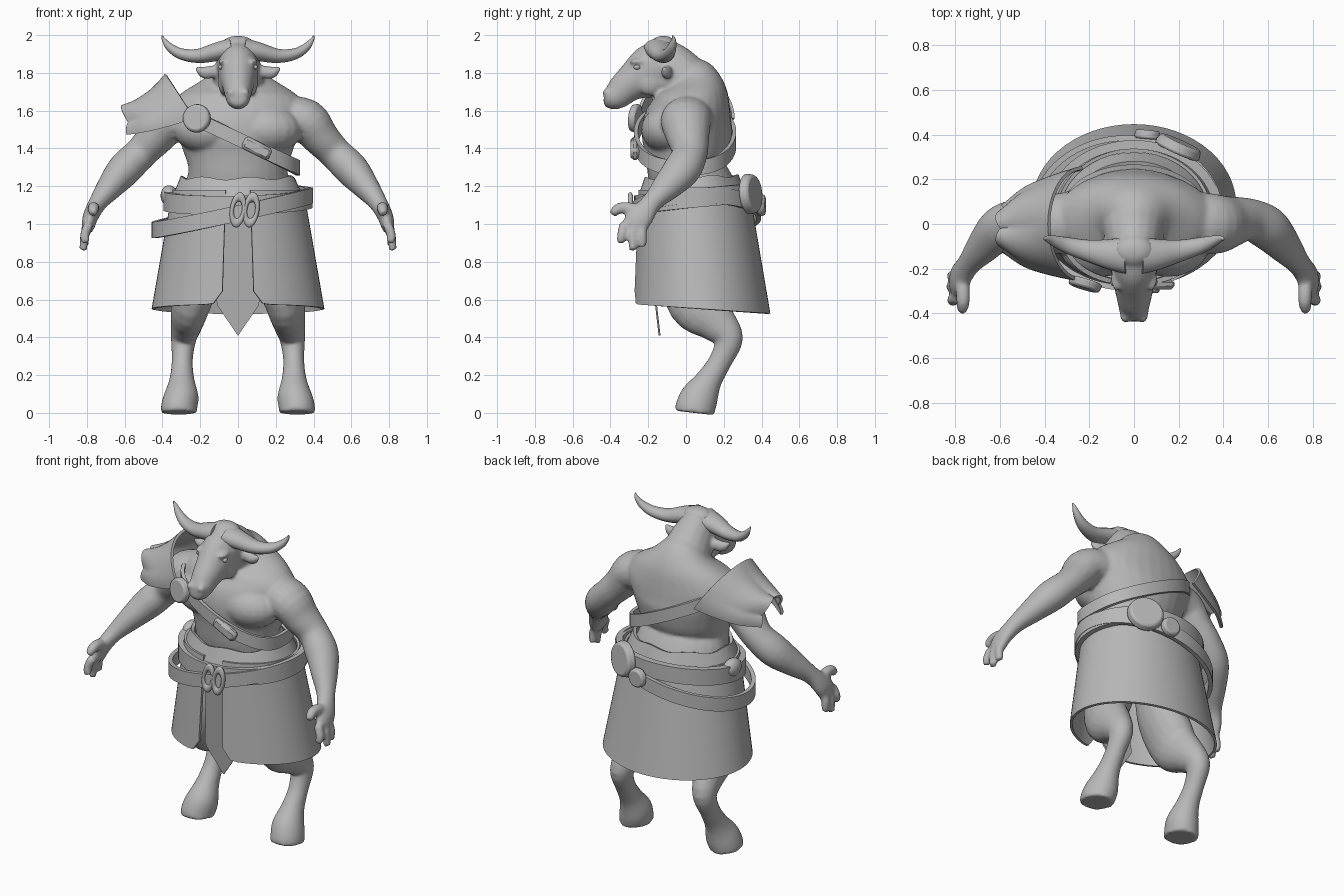
import bpy, bmesh
from math import sin, cos, pi, radians, copysign
from mathutils import Vector, Matrix

default_cube = bpy.data.objects.get("Cube")
if default_cube:
    bpy.data.objects.remove(default_cube)

GREY = (0.48, 0.48, 0.48, 1)
clay = bpy.data.materials.new("clay_grey")
clay.diffuse_color = GREY
clay.use_nodes = True
for node in clay.node_tree.nodes:
    if node.type == 'BSDF_PRINCIPLED':
        node.inputs["Base Color"].default_value = GREY
        node.inputs["Roughness"].default_value = 0.7


def finish(name, bm, angle=40):
    """Turn a bmesh into a shaded, coloured object."""
    bmesh.ops.recalc_face_normals(bm, faces=bm.faces[:])
    mesh = bpy.data.meshes.new(name)
    bm.to_mesh(mesh)
    bm.free()
    obj = bpy.data.objects.new(name, mesh)
    bpy.context.scene.collection.objects.link(obj)
    mesh.materials.append(clay)
    for other in bpy.context.selected_objects:
        other.select_set(False)
    obj.select_set(True)
    bpy.context.view_layer.objects.active = obj
    bpy.ops.object.shade_smooth_by_angle(angle=radians(angle))
    return obj


def spline(points, steps):
    """Catmull-Rom interpolation of positions and radii together."""
    pts = [Vector(p) for p in points]
    pts = [pts[0] * 2 - pts[1]] + pts + [pts[-1] * 2 - pts[-2]]
    out = []
    for a, b, c, d in zip(pts, pts[1:], pts[2:], pts[3:]):
        for k in range(steps):
            t = k / steps
            out.append(b + (c - a) * (t / 2) + (a * 2 - b * 5 + c * 4 - d) * (t * t / 2)
                       + (b * 3 - a - c * 3 + d) * (t ** 3 / 2))
    return out + [pts[-2]]


def tube(bm, points, ref, side=1, seg=18, steps=4):
    """Closed limb through (x, y, z, radius along ref, radius across)."""
    path = spline([(p[0] * side, *p[1:]) for p in points], steps)
    centres = [Vector(p[:3]) for p in path]
    rings = []
    for i, p in enumerate(path):
        along = (centres[min(i + 1, len(path) - 1)] - centres[max(i - 1, 0)]).normalized()
        u = Vector(ref)
        u = (u - along * u.dot(along)).normalized()
        w = along.cross(u)
        rings.append([bm.verts.new(centres[i] + u * (p[3] * cos(a)) + w * (p[4] * sin(a)))
                      for a in (2 * pi * k / seg for k in range(seg))])
    for r, s in zip(rings, rings[1:]):
        for k in range(seg):
            n = (k + 1) % seg
            bm.faces.new((r[k], r[n], s[n], s[k]))
    bm.faces.new(rings[0])
    bm.faces.new(rings[-1])


def ball(bm, centre, radii):
    matrix = Matrix.Translation(centre) @ Matrix.Diagonal((*radii, 1))
    bmesh.ops.create_uvsphere(bm, u_segments=20, v_segments=12, radius=1, matrix=matrix)


def sheet(name, surface, nu, nv, thick, closed=False):
    """Thickened grid over surface(u, v)."""
    bm = bmesh.new()
    cols = [[bm.verts.new(surface(i / nu, j / nv)) for j in range(nv + 1)]
            for i in range(nu if closed else nu + 1)]
    for i in range(nu):
        a, b = cols[i], cols[(i + 1) % len(cols)]
        for j in range(nv):
            bm.faces.new((a[j], b[j], b[j + 1], a[j + 1]))
    obj = finish(name, bm)
    mod = obj.modifiers.new("thickness", 'SOLIDIFY')
    mod.thickness = thick
    mod.offset = 0
    bpy.ops.object.modifier_apply(modifier=mod.name)
    bpy.ops.object.shade_smooth_by_angle(angle=radians(40))


def band(name, centre, rx, ry, height, tilt, thick, power=1.0, flare=0.0, wave=0.0):
    """Belt loop: tilt gives the rise along x and y."""
    def surface(u, v):
        a = 2 * pi * u
        grow = 1 - flare * v
        x = rx * sin(a) * grow
        y = -ry * copysign(abs(cos(a)) ** power, cos(a)) * grow
        z = tilt[0] * x + tilt[1] * y + (v - 0.5) * height + wave * v * sin(7 * a)
        return Vector(centre) + Vector((x, y, z))
    sheet(name, surface, 64, 3, thick, closed=True)


def disc(name, centre, radius, depth, facing):
    bm = bmesh.new()
    turn = Vector(facing).to_track_quat('Z', 'Y').to_matrix().to_4x4()
    bmesh.ops.create_cone(bm, cap_ends=True, segments=32, radius1=radius, radius2=radius * 0.9,
                          depth=depth, matrix=Matrix.Translation(centre) @ turn)
    obj = finish(name, bm)
    mod = obj.modifiers.new("rounded_rim", 'BEVEL')
    mod.width = depth * 0.25
    mod.segments = 2


# Body: overlapping muscle volumes fused into one skin
X, Y = (1, 0, 0), (0, 1, 0)
body = bmesh.new()
tube(body, [(0, .03, .92, .26, .2), (0, .04, 1.1, .3, .25), (0, .025, 1.2, .285, .225),
            (0, -.01, 1.29, .262, .195), (0, 0, 1.4, .295, .23), (0, .01, 1.52, .335, .24),
            (0, .03, 1.62, .36, .21), (0, .04, 1.7, .29, .18), (0, .03, 1.77, .17, .14),
            (0, 0, 1.83, .1, .09)], X, seg=28)
# Neck, skull and muzzle
tube(body, [(0, .08, 1.64, .16, .14), (0, -.025, 1.77, .14, .145), (0, -.115, 1.84, .115, .135),
            (0, -.2, 1.8, .105, .138), (0, -.3, 1.74, .085, .095), (0, -.365, 1.685, .07, .078),
            (0, -.41, 1.67, .062, .062), (0, -.435, 1.67, .042, .035)], X)
ball(body, (0, -.12, 1.95), (.09, .07, .047))
for s in (1, -1):
    # Chest, brow, cheek and nostril
    ball(body, (s * .15, -.09, 1.5), (.19, .148, .13))
    ball(body, (s * .08, -.25, 1.86), (.024, .05, .016))
    ball(body, (s * .07, -.19, 1.75), (.036, .07, .07))
    ball(body, (s * .038, -.42, 1.695), (.024, .022, .025))
    # Ear
    tube(body, [(s * .08, -.1, 1.82, .02, .025), (s * .13, -.1, 1.808, .028, .034),
                (s * .18, -.105, 1.802, .028, .034), (s * .228, -.12, 1.83, .008, .008)], Y, seg=10)
    # Arm
    tube(body, [(.24, .02, 1.57, .13, .11), (.36, 0, 1.545, .135, .118), (.435, .01, 1.46, .115, .1),
                (.515, .02, 1.375, .095, .088), (.6, -.02, 1.29, .1, .092),
                (.675, -.1, 1.2, .08, .072), (.74, -.18, 1.115, .055, .05),
                (.78, -.24, 1.04, .07, .042), (.795, -.28, .98, .066, .034)], Y, s)
    # Fingers and thumb
    for x1, y0, y1, z1 in ((.81, -.235, -.23, .88), (.82, -.285, -.28, .86), (.805, -.33, -.35, .9)):
        tube(body, [(.79, y0, 1.0, .027, .027), (.812, (y0 + y1) / 2, .94, .026, .026),
                    (x1, y1, z1, .022, .022)], Y, s, seg=10)
    tube(body, [(.77, -.23, 1.06, .036, .036), (.765, -.31, 1.085, .033, .033),
                (.765, -.36, 1.08, .03, .03), (.77, -.39, 1.05, .022, .022)], X, s, seg=10)
    # Hooved leg
    tube(body, [(.16, .03, .95, .13, .16), (.2, .02, .75, .13, .16), (.25, .06, .58, .105, .155),
                (.272, .165, .475, .085, .108), (.288, .225, .39, .068, .078),
                (.295, .185, .28, .056, .062), (.297, .125, .18, .066, .07),
                (.3, .075, .09, .092, .1), (.312, .05, .03, .096, .106),
                (.313, .045, 0, .097, .106)], X, s)
skin = finish("body", body)
remesh = skin.modifiers.new("fuse", 'REMESH')
remesh.mode = 'VOXEL'
remesh.voxel_size = 0.01
remesh.use_smooth_shade = True
relax = skin.modifiers.new("relax", 'SMOOTH')
relax.factor = 0.5
relax.iterations = 9
for mod_name in ("fuse", "relax"):
    bpy.ops.object.modifier_apply(modifier=mod_name)
skin.data.materials.clear()
skin.data.materials.append(clay)

for s, label in ((1, "left"), (-1, "right")):
    horn = bmesh.new()
    tube(horn, [(.03, -.14, 1.93, .085, .055), (.11, -.135, 1.912, .068, .05),
                (.21, -.118, 1.89, .048, .038), (.3, -.095, 1.9, .036, .03),
                (.36, -.075, 1.935, .024, .022), (.392, -.065, 1.975, .012, .011),
                (.402, -.07, 1.998, .003, .003)], Y, s)
    finish(label + "_horn", horn, 60)
    eye = bmesh.new()
    ball(eye, (s * .093, -.26, 1.83), (.012, .018, .012))
    finish(label + "_eye", eye, 60)


# Kilt, open at the front
def kilt(u, v):
    a = 0.19 + u * (2 * pi - 0.38)
    corner = max(0, 1 - min(u, 1 - u) / 0.025)
    hem = 0.55 + 0.025 * cos(a) + 0.07 * corner ** 2
    z = 1.18 + (hem - 1.18) * v
    k = (1.18 - z) / 0.63
    return (sin(a) * (.34 + .11 * k), .04 + .04 * k - cos(a) * (.288 + .067 * k), z)


sheet("kilt", kilt, 56, 8, 0.015)


# Pointed loincloth
def loincloth(u, v):
    width = .07 + .045 * v / .74 if v < .74 else .115 * (1 - v) / .26 + .001
    return ((2 * u - 1) * width, -.215 + .075 * v, 1.06 - .65 * v)


sheet("loincloth", loincloth, 6, 25, 0.01)

# Belts and waist wrap
band("waist_wrap", (0, .03, 1.19), .34, .28, .11, (0, .03), .02, flare=.14, wave=.008)
band("upper_belt", (0, .05, 1.13), .375, .305, .1, (.02, .1), .04)
band("hanging_belt", (-.03, .05, 1.06), .415, .335, .085, (.22, .03), .025)
disc("large_back_disc", (.2, .345, 1.16), .11, .05, (.45, 1, .1))
disc("small_back_disc", (.06, .4, 1.1), .06, .04, (.1, 1, 0))
side_knot = bmesh.new()
ball(side_knot, (-.365, .06, 1.15), (.045, .07, .055))
finish("side_knot", side_knot)
for x in (0, .07):
    bpy.ops.mesh.primitive_torus_add(major_radius=.04, minor_radius=.014, major_segments=28,
                                     minor_segments=10, location=(x, -.295, 1.075),
                                     rotation=(radians(90), radians(8), 0))
    knot = bpy.context.object
    knot.name = "belt_knot"
    knot.scale = (.8, 1.75, 1)
    knot.data.materials.append(clay)
    bpy.ops.object.shade_smooth_by_angle(angle=radians(60))

# Chest strap, clasp and buckle
band("chest_strap", (0, -.005, 1.45), .318, .26, .08, (-.48, 0), .022, power=.75)
disc("strap_clasp", (-.22, -.27, 1.56), .078, .04, (-.3, -1, .1))
buckle = bmesh.new()
bmesh.ops.create_cube(buckle, size=1, matrix=Matrix.Translation((.1, -.27, 1.4))
                      @ Matrix.Rotation(radians(27), 4, 'Y') @ Matrix.Diagonal((.16, .045, .07, 1)))
plate = finish("strap_buckle", buckle)
plate.modifiers.new("rounded", 'BEVEL').width = .015

# Shoulder guard: arcs over the right shoulder as edge x, edge z, top x, top z, half depth
ARCS = spline([(-.23, 1.56, -.38, 1.79, .25), (-.34, 1.52, -.45, 1.715, .22),
               (-.46, 1.485, -.53, 1.655, .175), (-.56, 1.465, -.595, 1.625, .1)], 4)


def guard(u, v):
    ex, ez, tx, tz, depth = ARCS[round(v * (len(ARCS) - 1))]
    a = pi * u
    ridge = abs(sin(3 * a + pi / 2))
    x = ex + (tx - ex) * sin(a) - .025 * v * ridge
    return (x, -cos(a) * depth - .02 * v, ez + (tz - ez) * sin(a) + .015 * v * (ridge - .5))


sheet("shoulder_guard", guard, 36, len(ARCS) - 1, 0.016)
